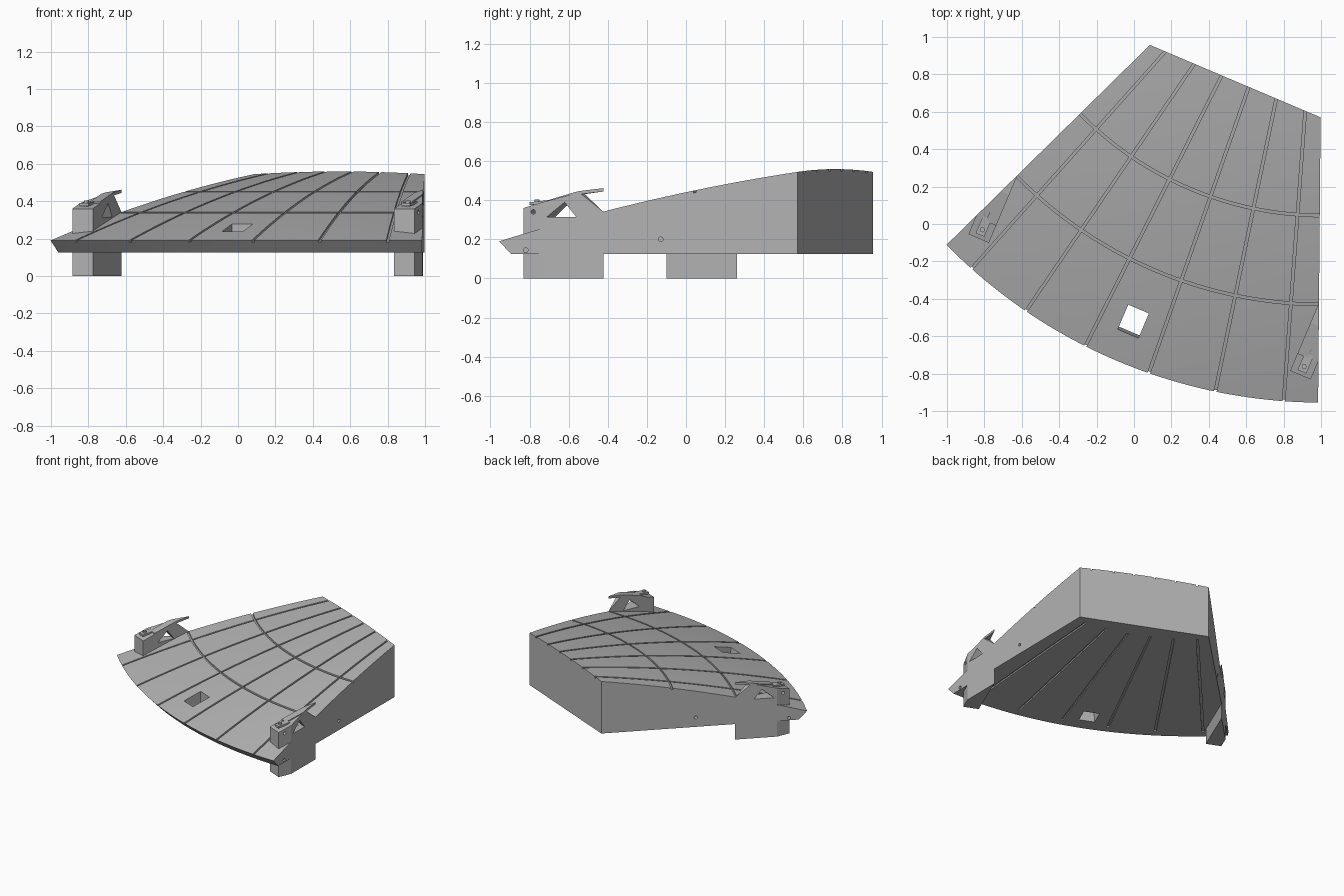
import bpy, bmesh, math
from mathutils import Matrix, Vector

if "Cube" in bpy.data.objects:
    bpy.data.objects.remove(bpy.data.objects["Cube"], do_unlink=True)

# Local frame: wedge apex at the origin, rim towards -y
HALF = math.radians(22.5)
RIM, INNER, BASE = 2.82, 1.295, 0.125
PLACE = Matrix.Translation((1.009, 1.865, 0)) @ Matrix.Rotation(math.radians(-23), 4, 'Z')

grey = bpy.data.materials.new("plain_grey")
grey.use_nodes = True
grey.diffuse_color = (0.45, 0.45, 0.45, 1)
grey.node_tree.nodes["Principled BSDF"].inputs["Base Color"].default_value = (0.45, 0.45, 0.45, 1)


def finish(name, bm):
    bmesh.ops.recalc_face_normals(bm, faces=bm.faces)
    mesh = bpy.data.meshes.new(name)
    bm.to_mesh(mesh)
    bm.free()
    mesh.materials.append(grey)
    obj = bpy.data.objects.new(name, mesh)
    bpy.context.collection.objects.link(obj)
    obj.matrix_world = PLACE
    return obj


def polar(angle, r):
    return Vector((math.sin(angle) * r, -math.cos(angle) * r, 0))


def crown(p):
    """Height of the domed top at a point."""
    u = RIM - Vector((p[0], p[1])).length
    return 0.19 + 0.3135 * u - 0.053 * u * u


def slab(name, nu, nv, upper, lower):
    """Closed solid between two grids, each a function of u and v."""
    bm = bmesh.new()
    grids = [[[bm.verts.new(f(i / nu, j / nv)) for j in range(nv + 1)]
              for i in range(nu + 1)] for f in (upper, lower)]
    for g in grids:
        for i in range(nu):
            for j in range(nv):
                bm.faces.new((g[i][j], g[i + 1][j], g[i + 1][j + 1], g[i][j + 1]))
    a, b = grids
    for i in range(nu):
        for j in (0, nv):
            bm.faces.new((a[i][j], a[i + 1][j], b[i + 1][j], b[i][j]))
    for j in range(nv):
        for i in (0, nu):
            bm.faces.new((a[i][j], a[i][j + 1], b[i][j + 1], b[i][j]))
    return finish(name, bm)


def prism(name, points, offset):
    """Polygon extruded along an offset vector."""
    bm = bmesh.new()
    face = bm.faces.new([bm.verts.new(p) for p in points])
    out = bmesh.ops.extrude_face_region(bm, geom=[face])
    bmesh.ops.translate(bm, vec=offset,
                        verts=[v for v in out["geom"] if isinstance(v, bmesh.types.BMVert)])
    if face.is_valid and all(len(e.link_faces) > 2 for e in face.edges):
        bm.faces.remove(face)
    if any(len(e.link_faces) == 1 for e in bm.edges):
        bmesh.ops.holes_fill(bm, edges=[e for e in bm.edges if len(e.link_faces) == 1])
    return finish(name, bm)


def rod(name, centre, direction, radius, length):
    bm = bmesh.new()
    turn = Vector(direction).to_track_quat('Z', 'Y').to_matrix().to_4x4()
    bmesh.ops.create_cone(bm, cap_ends=True, segments=16, radius1=radius, radius2=radius,
                          depth=length, matrix=Matrix.Translation(centre) @ turn)
    return finish(name, bm)


def cut(target, cutter):
    mod = target.modifiers.new("cut", 'BOOLEAN')
    mod.operation, mod.solver, mod.object = 'DIFFERENCE', 'EXACT', cutter
    cutter.hide_render = True
    bpy.context.view_layer.update()
    bpy.context.view_layer.objects.active = target
    bpy.ops.object.modifier_apply(modifier=mod.name)
    bpy.data.objects.remove(cutter, do_unlink=True)


# Domed deck with a straight back edge and an undercut round rim
def deck_point(u, v, undercut):
    a = (2 * u - 1) * HALF
    back = INNER * math.cos(HALF) / math.cos(a)
    return polar(a, back + (RIM - undercut - back) * v)


def deck_top(u, v):
    p = deck_point(u, v, 0)
    return p.x, p.y, crown(p)


def deck_bottom(u, v):
    p = deck_point(u, v, 0.06)
    return p.x, p.y, BASE


deck = slab("deck", 48, 20, deck_top, deck_bottom)


# Grooves that follow the top, and flat grooves under the deck
def groove(path, n, width, depth):
    def at(lift):
        def f(u, v):
            p, side = path(u)
            p = p + side * (v - 0.5) * width
            return p.x, p.y, crown(p) + lift
        return f
    cut(deck, slab("groove_cutter", n, 1, at(0.04), at(-depth)))


for k in range(6):
    angle = (k - 2.5) * HALF / 3
    across = Vector((math.cos(angle), math.sin(angle), 0))
    groove(lambda u: (polar(angle, 1.1 + 1.8 * u), across), 24, 0.014, 0.012)
    ends = [polar(angle, r) + across * w for r, w in
            ((1.33, -0.008), (2.7, -0.008), (2.7, 0.008), (1.33, 0.008))]
    cut(deck, prism("under_groove_cutter", [p + Vector((0, 0, 0.1)) for p in ends], (0, 0, 0.037)))
for radius in (2.295, 1.82):
    groove(lambda u: (polar((2.2 * u - 1.1) * HALF, radius), polar((2.2 * u - 1.1) * HALF, 1)),
           52, 0.014, 0.012)

# Square opening with a sloping outer wall
cut(deck, prism("opening_cutter", [(-0.06, -2.52, 0), (-0.06, -2.63, 0), (-0.06, -2.70, 0.5),
                                   (-0.06, -2.52, 0.5)], (0.12, 0, 0)))

# Brackets at both sides, trimmed flush with the deck sides
FRONT, NEAR, WIDE = -2.507, 0.875, 0.119


def strip(name, sx, profile, t, width):
    pts = [(sx * (NEAR + t), FRONT + s, z) for s, z in profile]
    return prism(name, pts, (sx * width, 0, 0))


def trim(obj, sx):
    edge = [polar(sx * HALF, r) for r in (1, 4)]
    out = Vector((sx, 0, 0))
    pts = [edge[0], edge[1], edge[1] + out, edge[0] + out]
    cut(obj, prism("trim_cutter", [p - Vector((0, 0, 0.5)) for p in pts], (0, 0, 2)))


for sx, side in ((-1, "right"), (1, "left")):
    bracket = strip(side + "_bracket", sx,
                    [(0, 0), (0.394, 0), (0.394, 0.34), (0.28, 0.44), (0, 0.36)], 0, WIDE)
    cut(bracket, strip("window_cutter", sx, [(0.127, 0.315), (0.265, 0.315), (0.21, 0.39)],
                       -0.05, 0.3))
    cut(bracket, rod("pin_hole_cutter", (sx * (NEAR + 0.1), FRONT + 0.054, 0.34),
                     (1, 0, 0), 0.012, 0.1))
    trim(bracket, sx)

    # Thin sight rail and small front plate on the sloping top
    rail = strip(side + "_rail", sx, [(0.1, 0.38), (0.28, 0.43), (0.394, 0.445), (0.394, 0.462),
                                      (0.28, 0.447), (0.1, 0.397)], 0, 0.06)
    trim(rail, sx)
    strip(side + "_front_plate", sx, [(0.02, 0.375), (0.12, 0.387), (0.12, 0.4), (0.02, 0.39)],
          0.035, 0.05)
    rod(side + "_pin", (sx * (NEAR + 0.06), FRONT + 0.05, 0.38), (0, 0, 1), 0.013, 0.05)

    # Round holes in the deck side
    normal = (sx * math.cos(HALF), math.sin(HALF), 0)
    for r, z in ((1.995, 0.2), (2.685, 0.145)):
        spot = polar(sx * HALF, r) + Vector((0, 0, z))
        cut(deck, rod("side_hole_cutter", spot, normal, 0.012, 0.08))

# Smooth dome with crisp edges
bpy.ops.object.select_all(action='DESELECT')
deck.select_set(True)
bpy.context.view_layer.objects.active = deck
bpy.ops.object.shade_smooth_by_angle(angle=math.radians(25))
